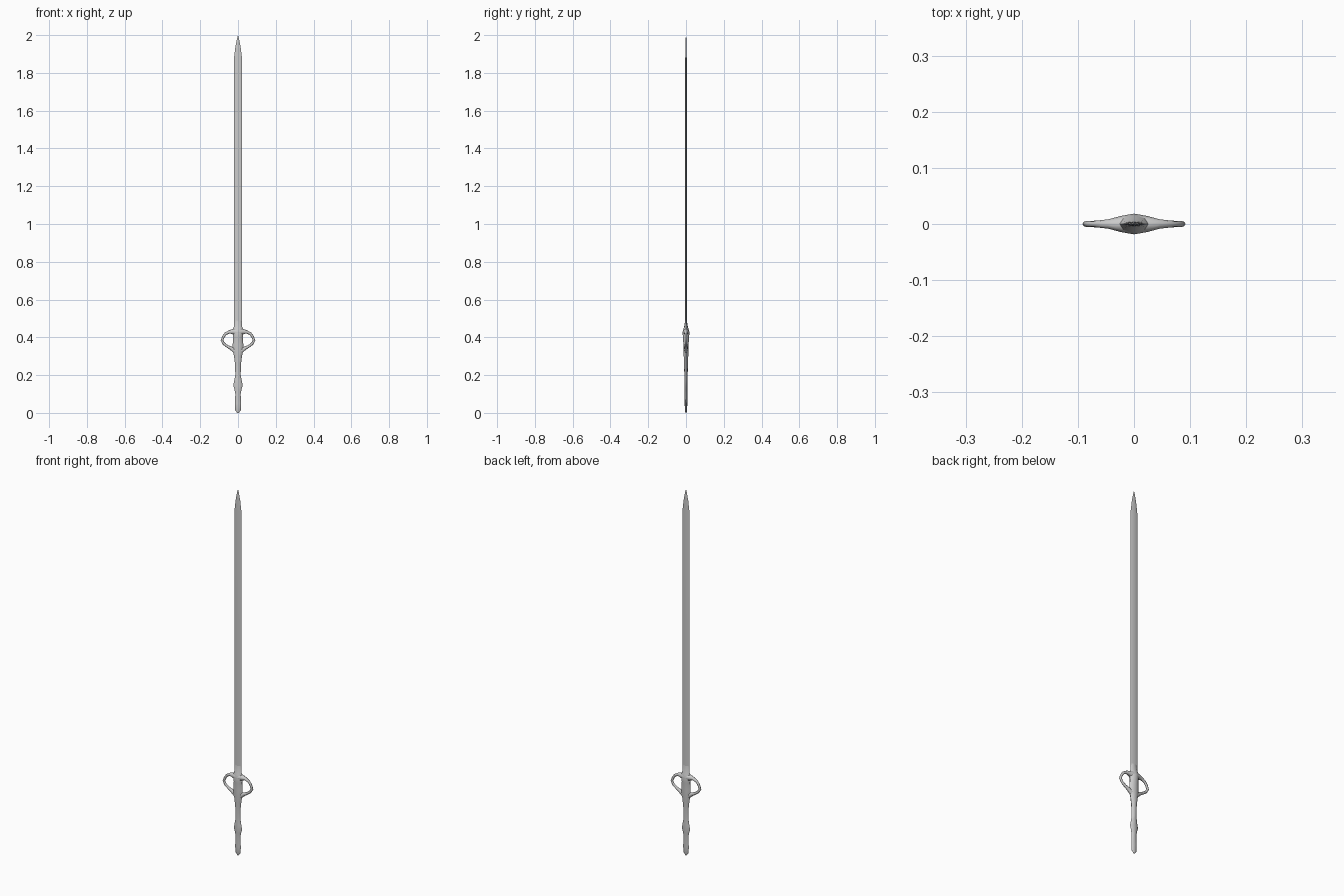
import bpy, bmesh, math
from mathutils import Vector

if "Cube" in bpy.data.objects:
    bpy.data.objects.remove(bpy.data.objects["Cube"])


def loft(name, sections, sides, angle=40):
    """Skin rings given as (centre, in-plane direction, half width, half depth)."""
    bm = bmesh.new()
    rings = []
    for c, d, w, t in sections:
        ring = []
        for i in range(sides):
            a = 2 * math.pi * i / sides
            ring.append(bm.verts.new(Vector(c) + Vector(d) * (w * math.cos(a))
                                     + Vector((0, t * math.sin(a), 0))))
        rings.append(ring)
    for a, b in zip(rings, rings[1:]):
        for i in range(sides):
            j = (i + 1) % sides
            bm.faces.new((a[i], a[j], b[j], b[i]))
    bm.faces.new(rings[0])
    bm.faces.new(rings[-1])
    bmesh.ops.remove_doubles(bm, verts=bm.verts, dist=0.00002)
    bmesh.ops.recalc_face_normals(bm, faces=bm.faces)
    mesh = bpy.data.meshes.new(name)
    bm.to_mesh(mesh)
    bm.free()
    ob = bpy.data.objects.new(name, mesh)
    bpy.context.collection.objects.link(ob)
    bpy.ops.object.select_all(action='DESELECT')
    ob.select_set(True)
    bpy.context.view_layer.objects.active = ob
    bpy.ops.object.shade_smooth_by_angle(angle=math.radians(angle))
    return ob


def upright(profile):
    """Profile of (z, half width, half depth) along the vertical axis."""
    return [((0, 0, z), (1, 0, 0), w, t) for z, w, t in profile]


# Blade: flat diamond section with a pointed tip
loft("blade", upright([(0.42, 0.021, 0.0045), (1.2, 0.021, 0.0045), (1.88, 0.021, 0.004),
                       (1.94, 0.0135, 0.003), (1.98, 0.0055, 0.002), (2.0, 0.0002, 0.0002)]), 4)

# Grip with swelling, pommel and the collar around the blade root
loft("grip", upright([(0.0, 0.004, 0.003), (0.015, 0.016, 0.006), (0.05, 0.017, 0.007),
                      (0.1, 0.014, 0.007), (0.125, 0.019, 0.008), (0.145, 0.025, 0.0085),
                      (0.17, 0.020, 0.009), (0.2, 0.014, 0.009), (0.26, 0.016, 0.010),
                      (0.3, 0.021, 0.012), (0.335, 0.028, 0.013), (0.365, 0.028, 0.014),
                      (0.4, 0.025, 0.016), (0.425, 0.028, 0.0185), (0.443, 0.026, 0.0145),
                      (0.455, 0.022, 0.010), (0.49, 0.018, 0.004)]), 8, 60)

# Looped guard: path of (x, z, half width, half depth), thinning outwards
path = [(0.0, 0.427, 0.020, 0.0185), (0.025, 0.430, 0.015, 0.0140), (0.045, 0.429, 0.009, 0.0085),
        (0.066, 0.419, 0.007, 0.0060), (0.078, 0.402, 0.007, 0.0055), (0.085, 0.383, 0.007, 0.0055),
        (0.074, 0.365, 0.007, 0.0055), (0.056, 0.352, 0.007, 0.0065), (0.038, 0.343, 0.009, 0.0085),
        (0.012, 0.325, 0.013, 0.0100)]
sections = []
for i, (x, z, w, t) in enumerate(path):
    p, n = path[max(i - 1, 0)], path[min(i + 1, len(path) - 1)]
    tangent = Vector((n[0] - p[0], 0, n[1] - p[1])).normalized()
    sections.append(((x, 0, z), (-tangent.z, 0, tangent.x), w, t))
sections[0] = ((0, 0, path[0][1]), (0, 0, 1), path[0][2], path[0][3])
guard = loft("guard", sections, 8, 60)
mirror = guard.modifiers.new("mirror", 'MIRROR')
mirror.use_axis[0] = True
